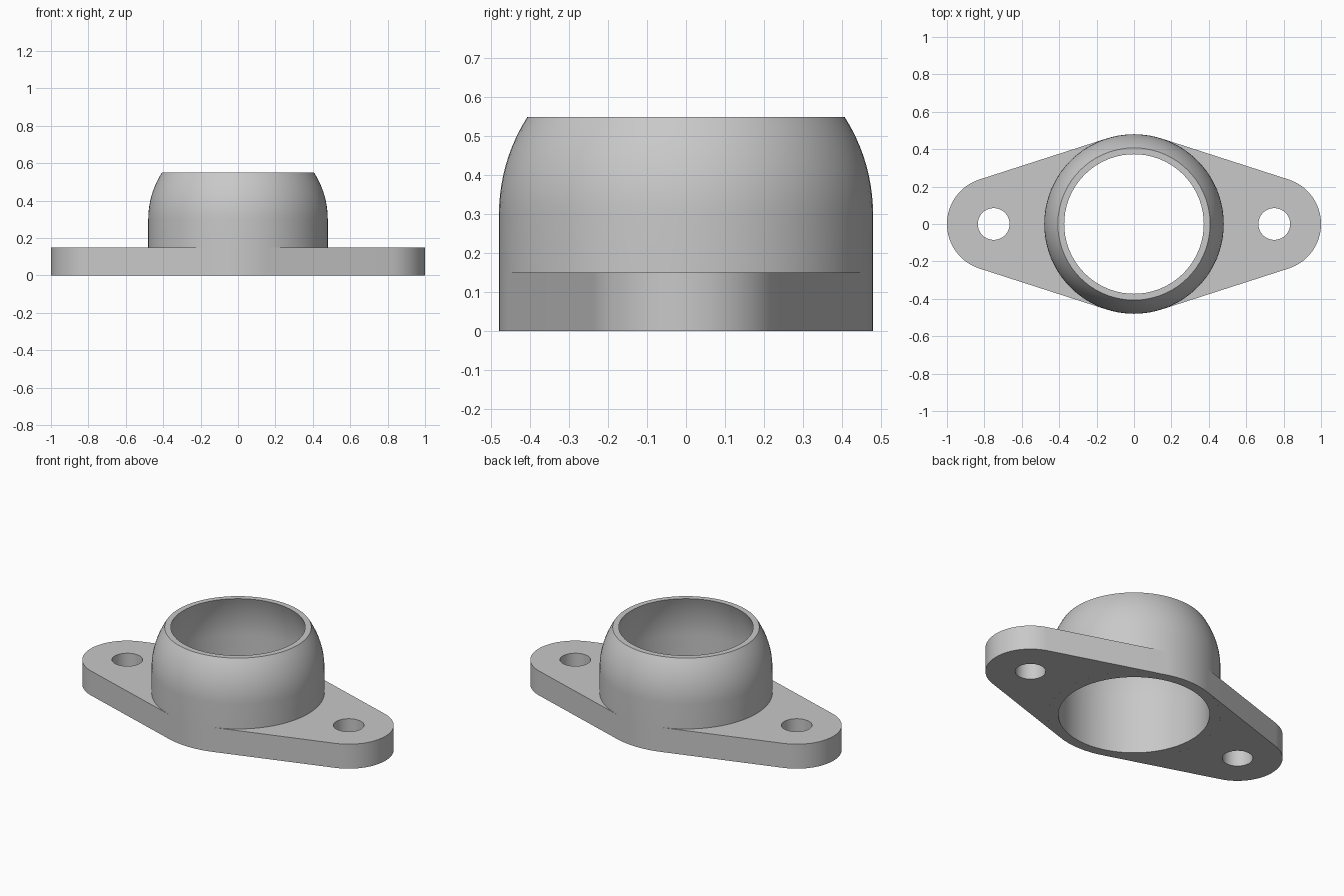
import bpy, bmesh
from math import acos, cos, sin, pi, radians, sqrt

cube = bpy.data.objects.get("Cube")
if cube:
    bpy.data.objects.remove(cube, do_unlink=True)

R_COLLAR, R_BORE = 0.48, 0.42
R_LUG, X_LUG, R_BOLT = 0.25, 0.75, 0.085
Z_PLATE, Z_BEND, Z_TOP = 0.15, 0.3, 0.55
SEGMENTS = 72

grey = bpy.data.materials.new("plain grey")
grey.use_nodes = True
colour = (0.58, 0.58, 0.58, 1)
grey.diffuse_color = colour
grey.node_tree.nodes["Principled BSDF"].inputs["Base Color"].default_value = colour


def finish(obj):
    """Assign the material and smooth all but the sharp edges."""
    obj.data.materials.clear()
    obj.data.materials.append(grey)
    bpy.ops.object.select_all(action="DESELECT")
    obj.select_set(True)
    bpy.context.view_layer.objects.active = obj
    bpy.ops.object.shade_smooth_by_angle(angle=radians(30))


def arc(cx, r, start, end, n):
    angles = [start + (end - start) * i / n for i in range(n + 1)]
    return [(cx + r * cos(a), r * sin(a)) for a in angles]


def wall(r_low, r_top, steps=10):
    """Straight wall that bends inward along a tangent arc."""
    rise, inset = Z_TOP - Z_BEND, r_low - r_top
    bend = (rise ** 2 + inset ** 2) / (2 * inset)
    points = [(r_low, 0), (r_low, Z_PLATE)]
    for i in range(steps + 1):
        h = rise * i / steps
        points.append((r_low - bend + sqrt(bend ** 2 - h ** 2), Z_BEND + h))
    return points


# Hollow collar, turned from a closed wall section
section = wall(R_COLLAR, 0.407) + wall(R_BORE, 0.373)[::-1]
bm = bmesh.new()
rings = []
for i in range(SEGMENTS):
    a = 2 * pi * i / SEGMENTS
    rings.append([bm.verts.new((r * cos(a), r * sin(a), z)) for r, z in section])
for i, ring in enumerate(rings):
    after = rings[(i + 1) % SEGMENTS]
    for j in range(len(section)):
        k = (j + 1) % len(section)
        bm.faces.new((ring[j], after[j], after[k], ring[k]))
bmesh.ops.recalc_face_normals(bm, faces=bm.faces)
mesh = bpy.data.meshes.new("collar")
bm.to_mesh(mesh)
bm.free()
collar = bpy.data.objects.new("collar", mesh)
bpy.context.collection.objects.link(collar)
finish(collar)

# Mounting lugs, tangent to the collar, each with a bolt hole
tangent = acos((R_COLLAR - R_LUG) / X_LUG)
outline = arc(X_LUG, R_LUG, -tangent, tangent, 32)
outline += arc(0, R_COLLAR, tangent, -tangent, 32)
bolt_hole = arc(X_LUG, R_BOLT, 0, 2 * pi, 40)[:-1]
for name, side in (("left_lug", 1), ("right_lug", -1)):
    curve = bpy.data.curves.new(name, "CURVE")
    curve.dimensions = "2D"
    curve.fill_mode = "BOTH"
    curve.extrude = Z_PLATE / 2
    for loop in (outline, bolt_hole):
        spline = curve.splines.new("POLY")
        spline.points.add(len(loop) - 1)
        for point, (x, y) in zip(spline.points, loop):
            point.co = (side * x, side * y, 0, 1)
        spline.use_cyclic_u = True
    lug = bpy.data.objects.new(name, curve)
    lug.location.z = Z_PLATE / 2
    bpy.context.collection.objects.link(lug)
    bpy.ops.object.select_all(action="DESELECT")
    lug.select_set(True)
    bpy.context.view_layer.objects.active = lug
    bpy.ops.object.convert(target="MESH")
    lug = bpy.context.view_layer.objects.active
    bm = bmesh.new()
    bm.from_mesh(lug.data)
    bmesh.ops.remove_doubles(bm, verts=bm.verts, dist=0.0001)
    bmesh.ops.recalc_face_normals(bm, faces=bm.faces)
    bm.to_mesh(lug.data)
    bm.free()
    finish(lug)
